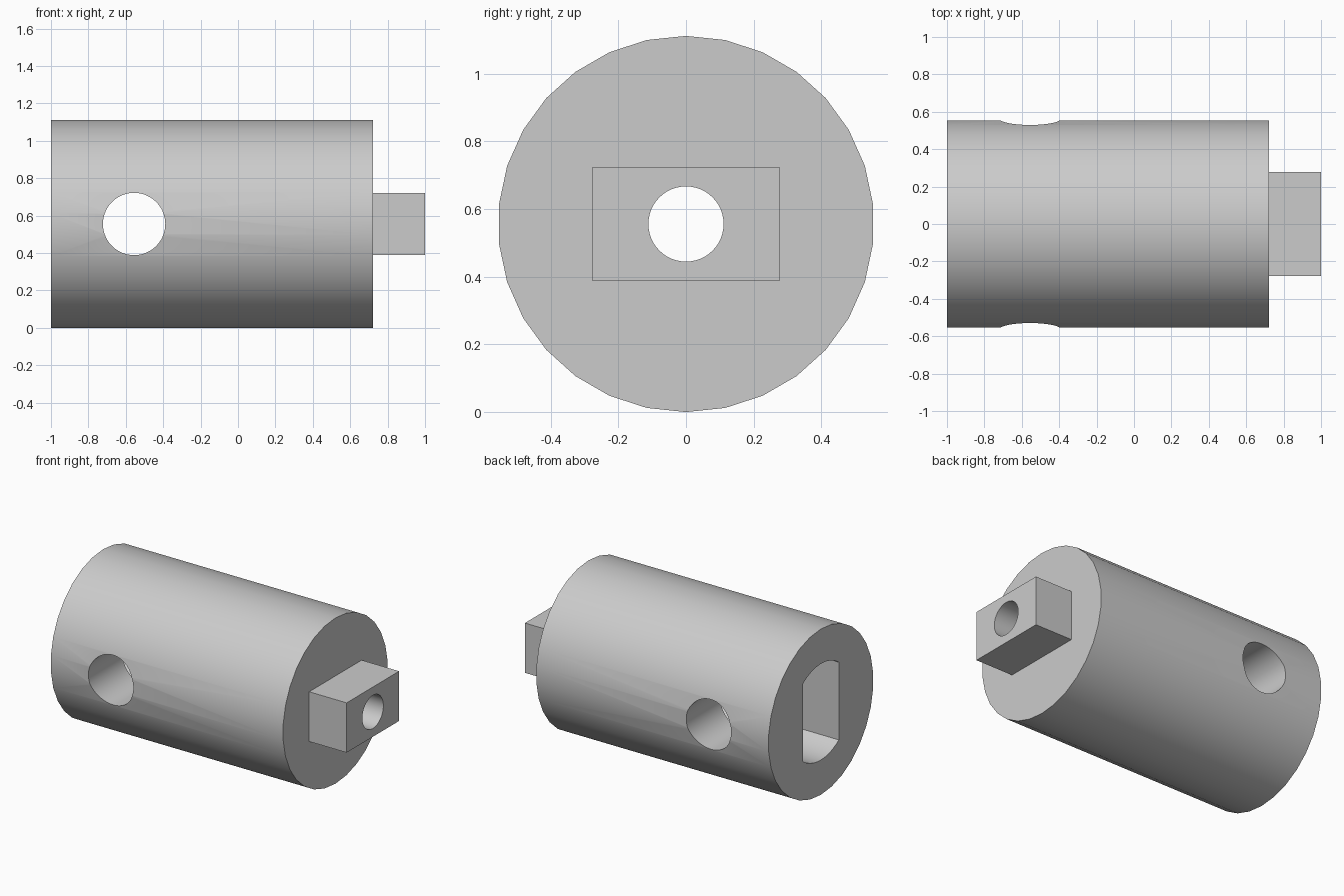
import bpy
import bmesh
from math import sin, cos, pi, asin
from mathutils import Vector

if "Cube" in bpy.data.objects:
    bpy.data.objects.remove(bpy.data.objects["Cube"], do_unlink=True)

U = 1 / 9            # one design millimetre
R = 5 * U            # body radius, also the axis height

grey = bpy.data.materials.new("light_grey")
grey.use_nodes = True
colour = (0.6, 0.6, 0.6, 1)
grey.diffuse_color = colour
grey.node_tree.nodes["Principled BSDF"].inputs["Base Color"].default_value = colour


def circle(r, n):
    return [(r * sin(2 * pi * i / n), r * cos(2 * pi * i / n)) for i in range(n)]


def prism(name, profile, start, end, axis="x", centre=0):
    """Extrude a 2D profile along x or y; its second coordinate is height."""
    bm = bmesh.new()

    def place(p, d):
        if axis == "x":
            return Vector((d, p[0] + centre, p[1] + R))
        return Vector((p[0] + centre, d, p[1] + R))

    a = [bm.verts.new(place(p, start)) for p in profile]
    b = [bm.verts.new(place(p, end)) for p in profile]
    bm.faces.new(a)
    bm.faces.new(b)
    for i in range(len(a)):
        j = (i + 1) % len(a)
        bm.faces.new((a[i], a[j], b[j], b[i]))
    bmesh.ops.recalc_face_normals(bm, faces=bm.faces)
    mesh = bpy.data.meshes.new(name)
    bm.to_mesh(mesh)
    bm.free()
    mesh.materials.append(grey)
    obj = bpy.data.objects.new(name, mesh)
    bpy.context.collection.objects.link(obj)
    return obj


def combine(target, tool, operation):
    mod = target.modifiers.new(tool.name, "BOOLEAN")
    mod.operation = operation
    mod.solver = "EXACT"
    mod.object = tool
    bpy.context.view_layer.objects.active = target
    bpy.ops.object.modifier_apply(modifier=mod.name)
    bpy.data.objects.remove(tool, do_unlink=True)


# Round body with a rectangular drive tab on the end
shoulder = 1 - 2.5 * U
body = prism("coupler_body", circle(R, 30), -1, shoulder)
w, h = 2.5 * U, 1.5 * U
tab = prism("drive_tab", [(-w, -h), (w, -h), (w, h), (-w, h)], shoulder - U, 1)
combine(body, tab, "UNION")

# Double-flat shaft socket in the other end
socket_r, flat = 2.9 * U, 1.71 * U
t = asin(flat / socket_r)
arc = [-t + 2 * t * i / 12 for i in range(13)]
outline = [(socket_r * sin(a), socket_r * cos(a)) for a in arc]
outline += [(-y, -z) for y, z in outline]
combine(body, prism("shaft_socket", outline, -1.1, -1 + 8 * U), "DIFFERENCE")

# Axial screw bore and the cross pin hole
combine(body, prism("screw_bore", circle(U, 48), -0.5, 1.1), "DIFFERENCE")
combine(body, prism("pin_hole", circle(1.5 * U, 60), -1, 1, "y", -1 + 4 * U), "DIFFERENCE")

# Smooth curved walls, sharp rims
bpy.ops.object.select_all(action="DESELECT")
body.select_set(True)
bpy.context.view_layer.objects.active = body
bpy.ops.object.shade_smooth_by_angle(angle=pi / 6)
